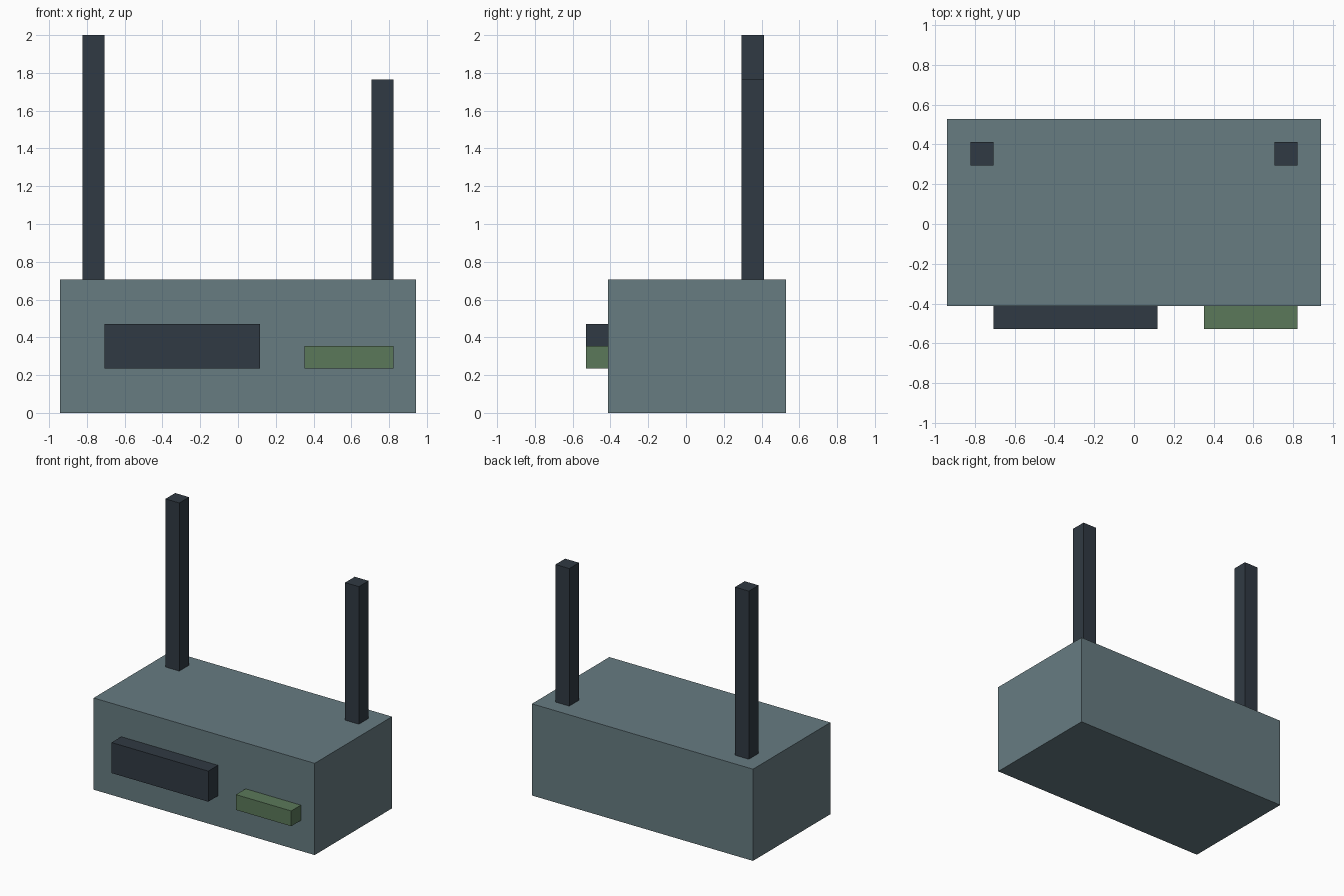
import bpy
import bmesh
from mathutils import Vector

if "Cube" in bpy.data.objects:
    bpy.data.objects.remove(bpy.data.objects["Cube"])

U = 2 / 17  # the model sits on a regular block grid, 17 blocks tall


def material(name, rgb):
    mat = bpy.data.materials.new(name)
    mat.diffuse_color = (*rgb, 1)
    mat.use_nodes = True
    mat.node_tree.nodes["Principled BSDF"].inputs["Base Color"].default_value = mat.diffuse_color
    return mat


def box(name, low, high, mat):
    """Axis-aligned box between two corners given in grid blocks."""
    low, high = Vector(low) * U, Vector(high) * U
    size, centre = high - low, (low + high) / 2
    bm = bmesh.new()
    bmesh.ops.create_cube(bm, size=1)
    bmesh.ops.scale(bm, vec=size, verts=bm.verts)
    mesh = bpy.data.meshes.new(name)
    bm.to_mesh(mesh)
    bm.free()
    mesh.materials.append(mat)
    obj = bpy.data.objects.new(name, mesh)
    obj.location = centre
    bpy.context.collection.objects.link(obj)
    return obj


casing = material("casing_grey_blue", (0.135, 0.200, 0.222))
dark = material("dark_slate", (0.030, 0.042, 0.056))
green = material("indicator_green", (0.105, 0.190, 0.102))

# Main casing
box("body", (-8, -3.5, 0), (8, 4.5, 6), casing)

# Raised panels on the front
box("front_screen", (-6, -4.5, 2), (1, -3.5, 4), dark)
box("front_indicator", (3, -4.5, 2), (7, -3.5, 3), green)

# Two antennas of different height at the rear corners
for name, x, top in (("left_antenna", -7, 17), ("right_antenna", 6, 15)):
    box(name, (x, 2.5, 6), (x + 1, 3.5, top), dark)
